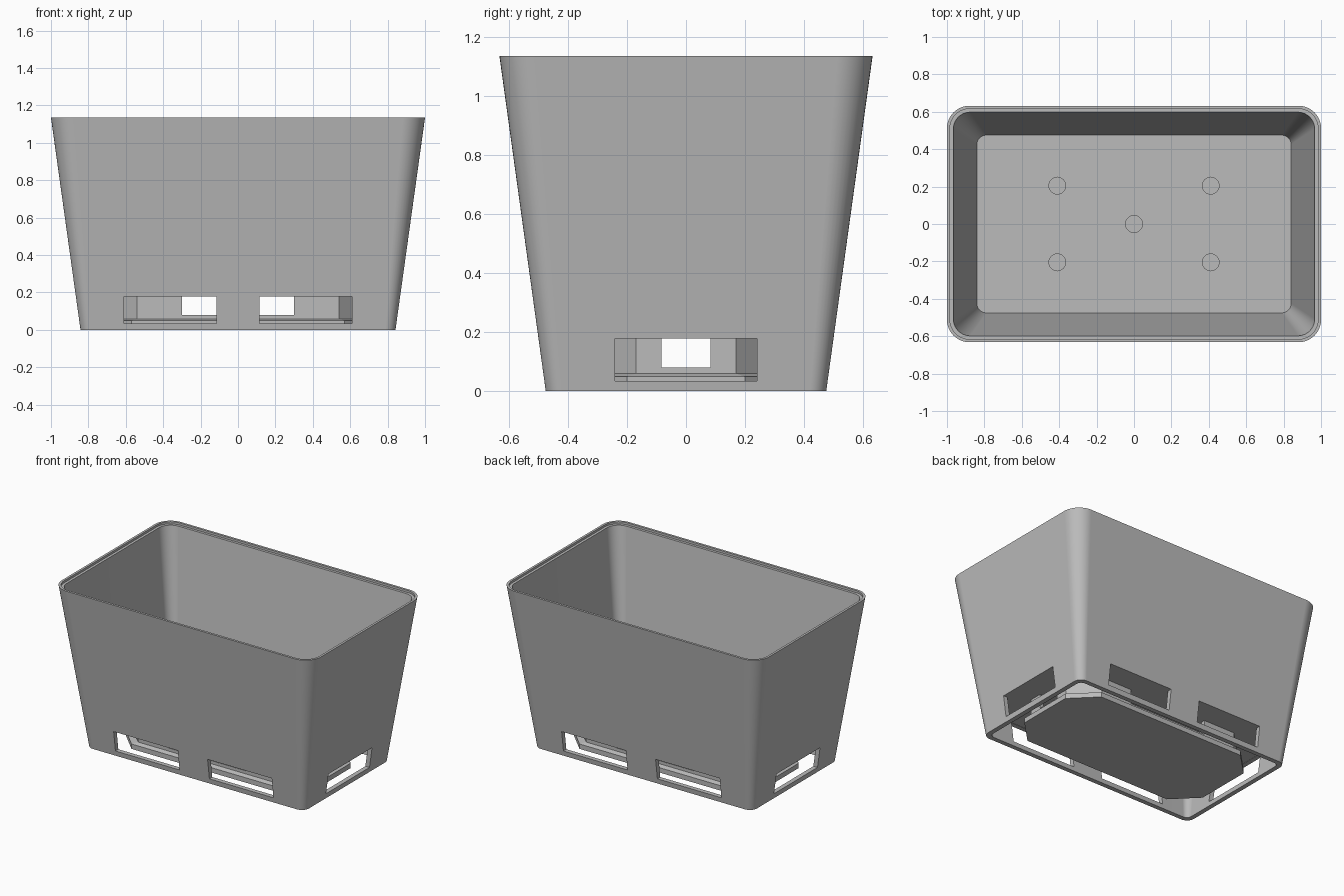
import bpy, bmesh, math
from mathutils import Matrix

cube = bpy.data.objects.get("Cube")
if cube:
    bpy.data.objects.remove(cube, do_unlink=True)

grey = bpy.data.materials.new("plain_grey")
grey.use_nodes = True
grey.diffuse_color = (0.5, 0.5, 0.5, 1)
grey.node_tree.nodes["Principled BSDF"].inputs["Base Color"].default_value = (0.5, 0.5, 0.5, 1)


def to_object(name, bm):
    bmesh.ops.recalc_face_normals(bm, faces=bm.faces)
    mesh = bpy.data.meshes.new(name)
    bm.to_mesh(mesh)
    bm.free()
    obj = bpy.data.objects.new(name, mesh)
    bpy.context.collection.objects.link(obj)
    mesh.materials.append(grey)
    return obj


def rounded_rect(hx, hy, r, z, steps=10):
    """Outline of a rectangle with round corners."""
    pts = []
    for q, (sx, sy) in enumerate([(1, 1), (-1, 1), (-1, -1), (1, -1)]):
        for i in range(steps + 1):
            a = math.pi / 2 * (q + i / steps)
            pts.append((sx * (hx - r) + r * math.cos(a), sy * (hy - r) + r * math.sin(a), z))
    return pts


def octagon(hx, hy, c, z):
    """Outline of a rectangle with cut corners."""
    return [(hx, hy - c, z), (hx - c, hy, z), (c - hx, hy, z), (-hx, hy - c, z),
            (-hx, c - hy, z), (c - hx, -hy, z), (hx - c, -hy, z), (hx, c - hy, z)]


def loft(name, outlines):
    """Skin the outlines in order and cap both ends."""
    bm = bmesh.new()
    rings = [[bm.verts.new(p) for p in o] for o in outlines]
    n = len(rings[0])
    for a, b in zip(rings, rings[1:]):
        for i in range(n):
            j = (i + 1) % n
            bm.faces.new((a[i], a[j], b[j], b[i]))
    bm.faces.new(rings[0])
    bm.faces.new(rings[-1])
    return to_object(name, bm)


def box(x0, x1, y0, y1, z0, z1):
    bm = bmesh.new()
    m = Matrix.Translation(((x0 + x1) / 2, (y0 + y1) / 2, (z0 + z1) / 2))
    m = m @ Matrix.Diagonal((x1 - x0, y1 - y0, z1 - z0, 1))
    bmesh.ops.create_cube(bm, size=1, matrix=m)
    return to_object("cutter", bm)


def drill(x, y, r, z0, z1):
    bm = bmesh.new()
    bmesh.ops.create_cone(bm, cap_ends=True, segments=32, radius1=r, radius2=r, depth=z1 - z0,
                          matrix=Matrix.Translation((x, y, (z0 + z1) / 2)))
    return to_object("cutter", bm)


def cut(obj, cutters):
    bpy.context.view_layer.objects.active = obj
    for c in cutters:
        mod = obj.modifiers.new("cut", "BOOLEAN")
        mod.operation = "DIFFERENCE"
        mod.solver = "EXACT"
        mod.object = c
        bpy.ops.object.modifier_apply(modifier=mod.name)
        bpy.data.objects.remove(c, do_unlink=True)


# Tapered pot shell: floor, inner wall, stepped rim, outer wall, hollow foot
pot = loft("pot_shell", [
    rounded_rect(0.84, 0.475, 0.05, 0.21),
    rounded_rect(0.966, 0.598, 0.09, 1.12),
    rounded_rect(0.984, 0.616, 0.105, 1.12),
    rounded_rect(0.984, 0.616, 0.105, 1.135),
    rounded_rect(1.0, 0.632, 0.12, 1.135),
    rounded_rect(0.842, 0.475, 0.055, 0),
    rounded_rect(0.81, 0.443, 0.035, 0),
    rounded_rect(0.835, 0.468, 0.045, 0.18),
])

# Slots through the foot and drain holes through the floor
holes = [(0, 0)] + [(sx * 0.41, sy * 0.205) for sx in (-1, 1) for sy in (-1, 1)]
cut(pot, [box(-0.61, -0.115, -2, 2, 0.035, 0.178),
          box(0.115, 0.61, -2, 2, 0.035, 0.178),
          box(-2, 2, -0.24, 0.24, 0.035, 0.178)]
    + [drill(x, y, 0.045, 0.15, 0.25) for x, y in holes])

# Hanging tray wall with notches
tray = loft("tray", [
    octagon(0.73, 0.36, 0.16, 0.015),
    octagon(0.73, 0.36, 0.16, 0.049),
    octagon(0.70, 0.33, 0.16, 0.059),
    octagon(0.70, 0.33, 0.16, 0.18),
    octagon(0.67, 0.30, 0.15, 0.18),
    octagon(0.67, 0.30, 0.15, 0.05),
])
cut(tray, [box(-0.3, 0.3, -2, 2, 0.08, 0.3),
           box(-2, 2, -0.083, 0.083, 0.08, 0.3)])

# Smooth round corners on the shell, with flat walls kept flat
bpy.ops.object.select_all(action="DESELECT")
pot.select_set(True)
bpy.context.view_layer.objects.active = pot
bpy.ops.object.shade_smooth_by_angle(angle=math.radians(30))
weighted = pot.modifiers.new("flat_walls", "WEIGHTED_NORMAL")
weighted.keep_sharp = True
